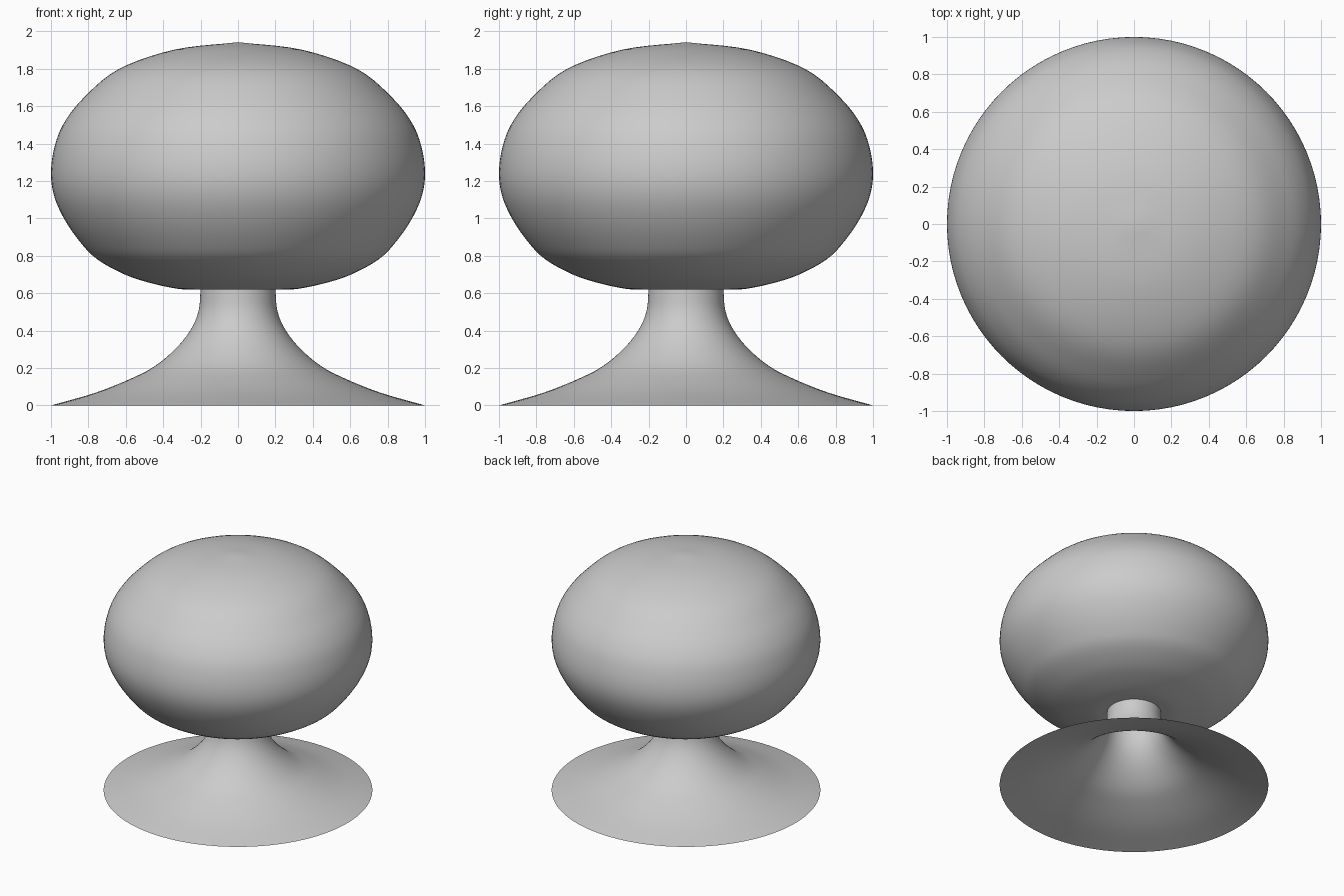
import bpy, bmesh, math
from mathutils import Vector

if "Cube" in bpy.data.objects:
    bpy.data.objects.remove(bpy.data.objects["Cube"])

SIDES = 96


def smooth_path(points, steps=5):
    """Catmull-Rom curve through (radius, height) points."""
    p = [Vector(q) for q in points]
    p = [2 * p[0] - p[1]] + p + [2 * p[-1] - p[-2]]
    out = []
    for a, b, c, d in zip(p, p[1:], p[2:], p[3:]):
        for k in range(steps):
            t = k / steps
            out.append(0.5 * (2 * b + (c - a) * t + (2 * a - 5 * b + 4 * c - d) * t ** 2
                              + (3 * b - a - 3 * c + d) * t ** 3))
    return out + [p[-2]]


def lathe(name, points):
    """Revolve an upward profile around z as a thin open shell."""
    bm = bmesh.new()
    rings = []
    for r, z in smooth_path(points):
        rings.append([bm.verts.new((r * math.cos(2 * math.pi * i / SIDES),
                                    r * math.sin(2 * math.pi * i / SIDES), z))
                      for i in range(SIDES)])
    for low, high in zip(rings, rings[1:]):
        for i in range(SIDES):
            j = (i + 1) % SIDES
            bm.faces.new((low[i], low[j], high[j], high[i]))
    bmesh.ops.remove_doubles(bm, verts=bm.verts, dist=1e-5)
    for f in bm.faces:
        f.smooth = True
    mesh = bpy.data.meshes.new(name)
    bm.to_mesh(mesh)
    bm.free()
    obj = bpy.data.objects.new(name, mesh)
    bpy.context.collection.objects.link(obj)
    return obj


# Hollow flared foot narrowing into the stem
lathe("flared_pedestal", [
    (1.0, 0.0), (0.765, 0.067), (0.58, 0.14), (0.445, 0.21), (0.33, 0.307),
    (0.25, 0.41), (0.21, 0.51), (0.2, 0.622)])

# Rounded bulbous cap, with a flat underside meeting the stem
lathe("rounded_cap", [
    (0.2, 0.622), (0.31, 0.622), (0.47, 0.655), (0.61, 0.702), (0.755, 0.783),
    (0.845, 0.875), (0.925, 0.99), (0.98, 1.11), (1.0, 1.23), (0.985, 1.365),
    (0.936, 1.5), (0.83, 1.64), (0.64, 1.797), (0.34, 1.902), (0.0, 1.942)])
